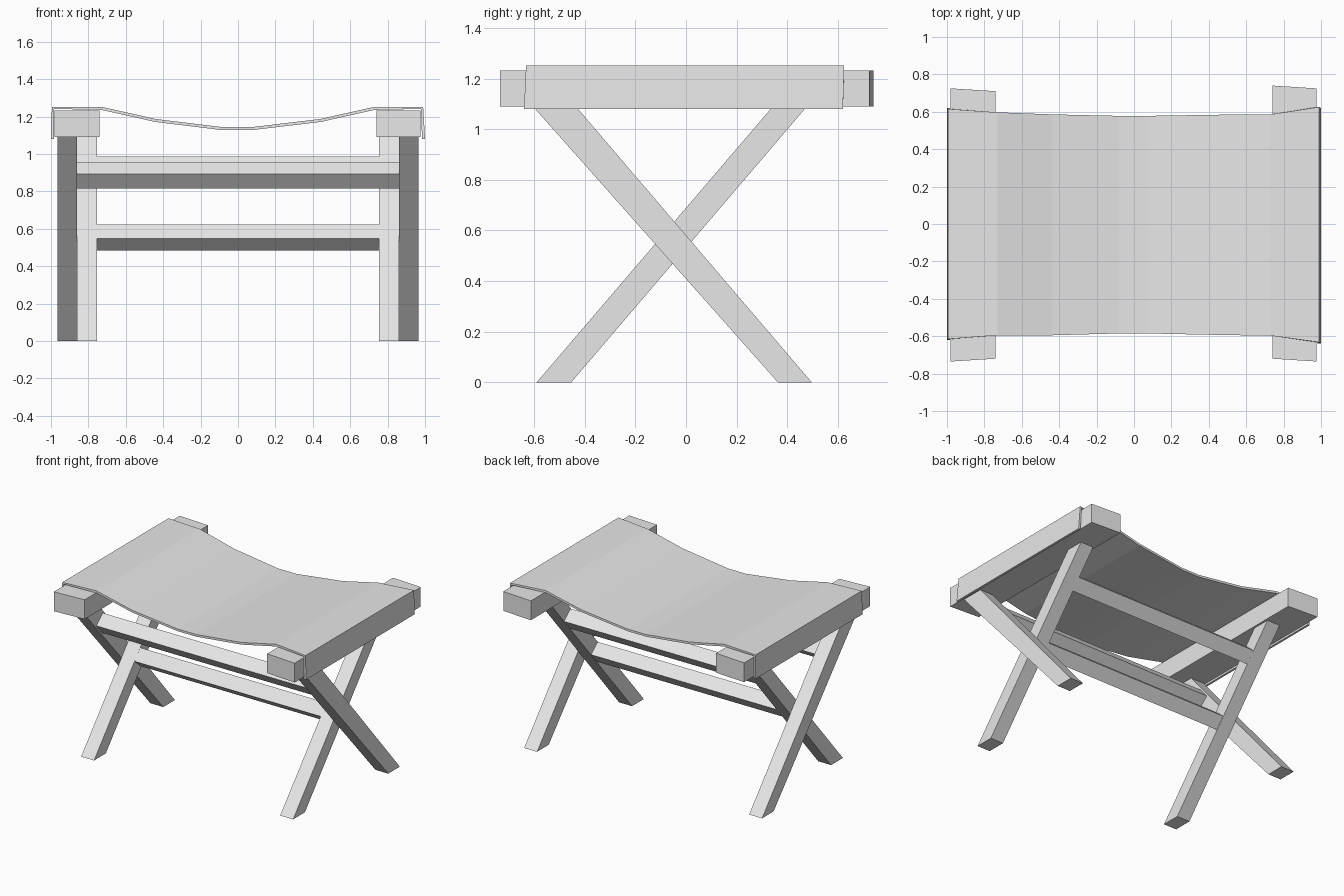
import bpy
import bmesh
import math
from mathutils import Matrix

cube = bpy.data.objects.get("Cube")
if cube:
    bpy.data.objects.remove(cube, do_unlink=True)

grey = bpy.data.materials.new("plain_grey")
grey.use_nodes = True
colour = (0.8, 0.8, 0.8, 1)
grey.diffuse_color = colour
grey.node_tree.nodes["Principled BSDF"].inputs["Base Color"].default_value = colour


def finish(name, bm):
    bmesh.ops.recalc_face_normals(bm, faces=bm.faces)
    mesh = bpy.data.meshes.new(name)
    bm.to_mesh(mesh)
    bm.free()
    mesh.materials.append(grey)
    obj = bpy.data.objects.new(name, mesh)
    bpy.context.collection.objects.link(obj)
    return obj


def prism(name, outline, offset):
    """Extrude a closed outline of 3D points along an offset."""
    bm = bmesh.new()
    face = bm.faces.new([bm.verts.new(p) for p in outline])
    made = bmesh.ops.extrude_face_region(bm, geom=[face])
    verts = [v for v in made["geom"] if isinstance(v, bmesh.types.BMVert)]
    bmesh.ops.translate(bm, verts=verts, vec=offset)
    return finish(name, bm)


# Top rails with slightly skewed ends
RAIL_BOTTOM, RAIL_TOP = 1.09, 1.232
rails = {
    "right_top_rail": [(-0.98, -0.735), (-0.74, -0.72), (-0.74, 0.71), (-0.98, 0.725)],
    "left_top_rail": [(0.74, -0.72), (0.975, -0.735), (0.975, 0.725), (0.74, 0.74)],
}
for name, plan in rails.items():
    prism(name, [(x, y, RAIL_BOTTOM) for x, y in plan], (0, 0, RAIL_TOP - RAIL_BOTTOM))

# Crossed legs: (y, z) outlines cut level at floor and rail
outer = [(0.363, 0), (0.497, 0), (-0.435, RAIL_BOTTOM), (-0.605, RAIL_BOTTOM)]
inner = [(-0.59, 0), (-0.453, 0), (0.478, RAIL_BOTTOM), (0.343, RAIL_BOTTOM)]
for side, sign in (("left", 1), ("right", -1)):
    for kind, outline, x0, x1 in (("outer", outer, 0.86, 0.965),
                                  ("inner", inner, 0.755, 0.86)):
        prism(f"{side}_{kind}_leg", [(sign * x0, y, z) for y, z in outline],
              (sign * (x1 - x0), 0, 0))

# Square stretchers, tilted to follow the legs
TILT = math.radians(40.7)
for name, y, z, half, tilt in (("front_stretcher", -0.343, 0.887, 0.86, TILT),
                               ("back_stretcher", 0.264, 0.917, 0.84, -TILT),
                               ("lower_stretcher", -0.05, 0.553, 0.84, -TILT)):
    bm = bmesh.new()
    matrix = (Matrix.Translation((0, y, z)) @ Matrix.Rotation(tilt, 4, "X")
              @ Matrix.Diagonal((2 * half, 0.1, 0.1, 1)))
    bmesh.ops.create_cube(bm, size=1, matrix=matrix)
    finish(name, bm)

# Sling seat: sagging strip with a flap over each rail (x, z, front y, back y)
strip = [(-1.0, 1.08, -0.62, 0.62), (-0.995, 1.252, -0.615, 0.615),
         (-0.73, 1.252, -0.595, 0.597), (-0.44, 1.187, -0.595, 0.586),
         (-0.08, 1.143, -0.585, 0.578), (0.07, 1.143, -0.585, 0.578),
         (0.44, 1.187, -0.593, 0.584), (0.73, 1.252, -0.597, 0.586),
         (0.99, 1.252, -0.632, 0.625), (1.0, 1.08, -0.64, 0.62)]
bm = bmesh.new()
rows = [(bm.verts.new((x, f, z)), bm.verts.new((x, b, z))) for x, z, f, b in strip]
for (a, b), (c, d) in zip(rows, rows[1:]):
    bm.faces.new((a, c, d, b))
bm.normal_update()
upward = sum(face.normal.z for face in bm.faces) > 0
seat = finish("sling_seat", bm)
if (sum(p.normal.z for p in seat.data.polygons) > 0) != upward:
    seat.data.flip_normals()
cloth = seat.modifiers.new("cloth_thickness", "SOLIDIFY")
cloth.thickness = 0.016
cloth.offset = -1
